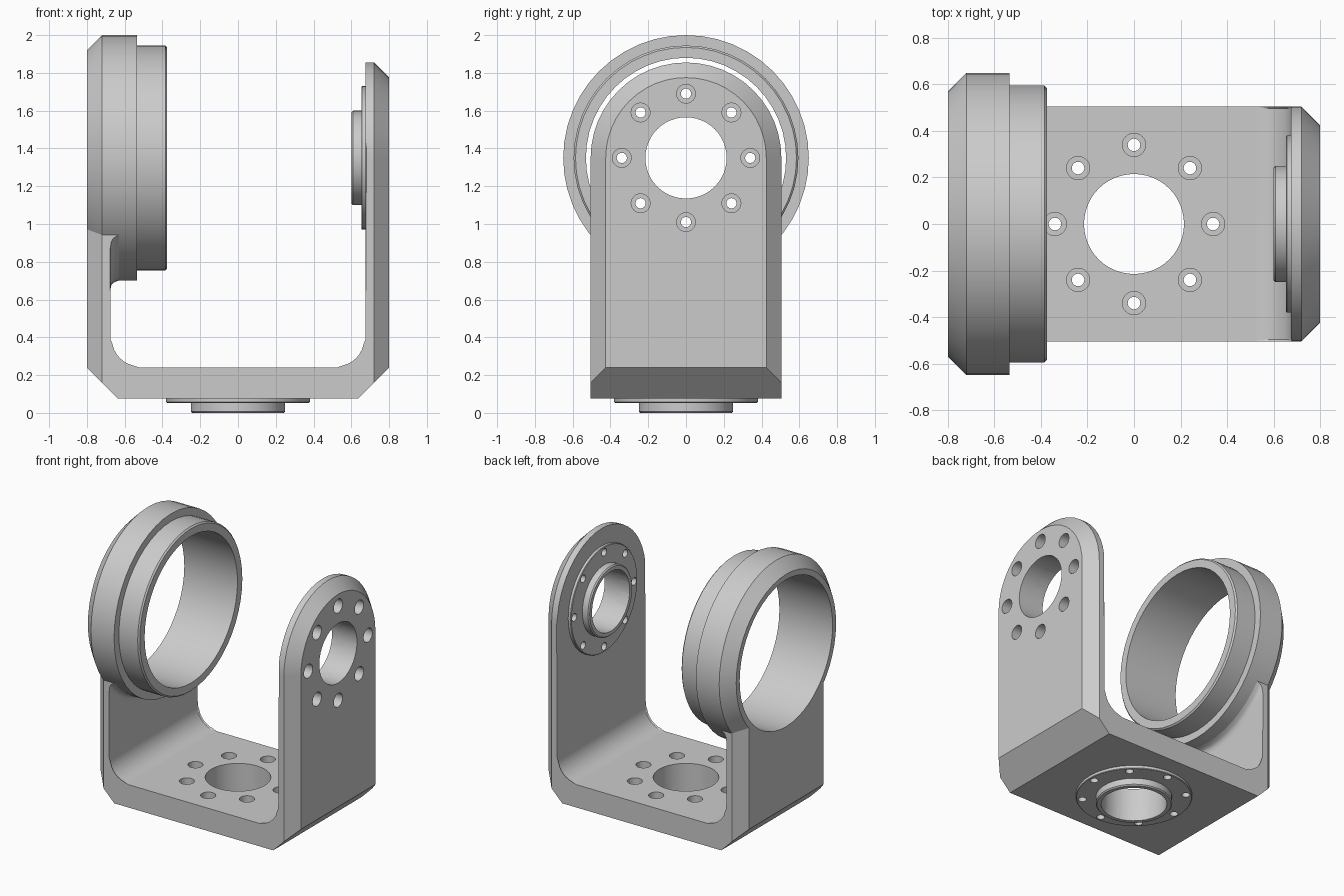
import bpy, bmesh, math
from mathutils import Matrix, Vector

cube = bpy.data.objects.get("Cube")
if cube:
    bpy.data.objects.remove(cube, do_unlink=True)

grey = bpy.data.materials.new("plain grey")
grey.use_nodes = True
grey.diffuse_color = (0.6, 0.6, 0.6, 1)
grey.node_tree.nodes["Principled BSDF"].inputs["Base Color"].default_value = (0.6, 0.6, 0.6, 1)

HALF, THICK_IN, BASE_Z, FLOOR_Z = 0.8, 0.675, 0.075, 0.24
WIDTH, AXIS_Z, CHAMFER = 0.505, 1.35, 0.08


def finish(name, bm, helper=False):
    bmesh.ops.recalc_face_normals(bm, faces=bm.faces)
    mesh = bpy.data.meshes.new(name)
    bm.to_mesh(mesh)
    bm.free()
    mesh.materials.append(grey)
    ob = bpy.data.objects.new(name, mesh)
    bpy.context.collection.objects.link(ob)
    ob.hide_render = helper
    return ob


def add_lathe(bm, profile, matrix, steps=48):
    """Revolve a closed (height, radius) profile about local z."""
    rings = []
    for h, r in profile:
        if r == 0:
            rings.append([bm.verts.new(matrix @ Vector((0, 0, h)))] * steps)
        else:
            rings.append([bm.verts.new(matrix @ Vector((r * math.cos(a), r * math.sin(a), h)))
                          for a in (math.tau * i / steps for i in range(steps))])
    for k, ring in enumerate(rings):
        nxt = rings[(k + 1) % len(rings)]
        for i in range(steps):
            j = (i + 1) % steps
            corners = list(dict.fromkeys((ring[i], ring[j], nxt[j], nxt[i])))
            if len(corners) > 2:
                bm.faces.new(corners)


def lathe(name, profile, matrix, helper=False):
    bm = bmesh.new()
    add_lathe(bm, profile, matrix)
    return finish(name, bm, helper)


def loft(name, sections, helper=False):
    """Join matching outlines into a capped solid."""
    bm = bmesh.new()
    loops = [[bm.verts.new(p) for p in s] for s in sections]
    for a, b in zip(loops, loops[1:]):
        for i in range(len(a)):
            j = (i + 1) % len(a)
            bm.faces.new((a[i], a[j], b[j], b[i]))
    bm.faces.new(loops[0])
    bm.faces.new(loops[-1])
    return bm


def boolean(ob, cutter, operation):
    mod = ob.modifiers.new("cut", "BOOLEAN")
    mod.object, mod.operation, mod.solver = cutter, operation, "EXACT"
    bpy.context.view_layer.objects.active = ob
    bpy.ops.object.modifier_apply(modifier=mod.name)


def frame(origin, direction):
    return Matrix.Translation(origin) @ Vector(direction).to_track_quat("Z", "Y").to_matrix().to_4x4()


# U-shaped bracket: outline in x-z, extruded across y
fillet, top = 0.15, 1.95
half_outline = [(HALF - 0.165, BASE_Z), (HALF, FLOOR_Z), (HALF, top), (THICK_IN, top)]
for i in range(9):
    a = math.pi / 2 * i / 8
    half_outline.append((THICK_IN - fillet + fillet * math.cos(a),
                         FLOOR_Z + fillet - fillet * math.sin(a)))
outline = half_outline + [(-x, z) for x, z in reversed(half_outline)]
bm = loft("bracket", [[(x, y, z) for x, z in outline] for y in (-WIDTH, WIDTH)])
inner = [e for e in bm.edges
         if abs(e.verts[0].co.y - e.verts[1].co.y) < 1e-4
         and all(abs(v.co.x) < THICK_IN + 0.001 and v.co.z > FLOOR_Z - 0.001 for v in e.verts)]
bmesh.ops.bevel(bm, geom=inner, offset=0.008, segments=1, affect="EDGES")
bracket = finish("bracket", bm)

# Side silhouette: arched top, chamfered towards both outer faces
sections = []
for x, r in ((-HALF, WIDTH - CHAMFER), (CHAMFER - HALF, WIDTH), (HALF - CHAMFER, WIDTH), (HALF, WIDTH - CHAMFER)):
    arch = [(x, r * math.cos(math.pi * i / 24), AXIS_Z + r * math.sin(math.pi * i / 24)) for i in range(25)]
    sections.append(arch + [(x, -r, -0.1), (x, r, -0.1)])
arch_helper = finish("arch_helper", loft("arch", sections), True)
boolean(bracket, arch_helper, "INTERSECT")

# Large ring on the right arm
ring_frame = frame((0, 0, AXIS_Z), (1, 0, 0))
ring = lathe("large_ring", [(-0.8, 0.53), (-0.8, 0.57), (-0.72, 0.65), (-0.535, 0.65), (-0.535, 0.595),
                            (-0.385, 0.595), (-0.375, 0.585), (-0.375, 0.53)], ring_frame)
ring_hole = lathe("ring_hole_helper", [(-1, 0), (-1, 0.55), (-0.4, 0.55), (-0.4, 0)], ring_frame, True)
boolean(bracket, ring_hole, "DIFFERENCE")

# Concave blend between ring and arm, kept to the arm's width
blend = lathe("ring_blend", [(-0.7, 0.6), (-0.7, 0.695), (-0.675, 0.695), (-0.671, 0.675), (-0.662, 0.663),
                             (-0.648, 0.656), (-0.63, 0.65), (-0.63, 0.6)], ring_frame)
bm = bmesh.new()
bmesh.ops.create_cube(bm, size=1, matrix=Matrix.Translation((0, 0, AXIS_Z - 0.5))
                      @ Matrix.Diagonal((2, 2 * WIDTH, 1, 1)))
blend_box = finish("blend_box_helper", bm, True)
boolean(blend, blend_box, "INTERSECT")

# Bolted bearing flanges on the left arm and under the base
helpers = [arch_helper, ring_hole, blend_box]
parts = [bracket, ring, blend]
for name, origin, direction in (("arm_flange", (THICK_IN, 0, AXIS_Z), (-1, 0, 0)),
                                ("base_flange", (0, 0, BASE_Z), (0, 0, -1))):
    place = frame(origin, direction)
    flange = lathe(name, [(-0.02, 0), (-0.02, 0.38), (0.018, 0.38), (0.022, 0.376), (0.022, 0.25),
                          (0.067, 0.25), (0.075, 0.242), (0.075, 0)], place)
    bm = bmesh.new()
    add_lathe(bm, [(-0.3, 0), (-0.3, 0.215), (0.3, 0.215), (0.3, 0)], place)
    for k in range(8):
        a = math.tau * k / 8
        spot = place @ Matrix.Translation((0.34 * math.cos(a), 0.34 * math.sin(a), 0))
        add_lathe(bm, [(-0.3, 0), (-0.3, 0.05), (-0.03, 0.05), (-0.03, 0.027), (0.2, 0.027), (0.2, 0)], spot, 24)
    cutter = finish(name + "_hole_helper", bm, True)
    boolean(bracket, cutter, "DIFFERENCE")
    boolean(flange, cutter, "DIFFERENCE")
    parts.append(flange)
    helpers.append(cutter)

for ob in helpers:
    bpy.data.objects.remove(ob, do_unlink=True)

# Smooth curved surfaces, keep machined edges crisp
for ob in parts:
    bpy.ops.object.select_all(action="DESELECT")
    ob.select_set(True)
    bpy.context.view_layer.objects.active = ob
    bpy.ops.object.shade_smooth_by_angle(angle=math.radians(30))
    mod = ob.modifiers.new("even shading", "WEIGHTED_NORMAL")
    mod.keep_sharp = True
